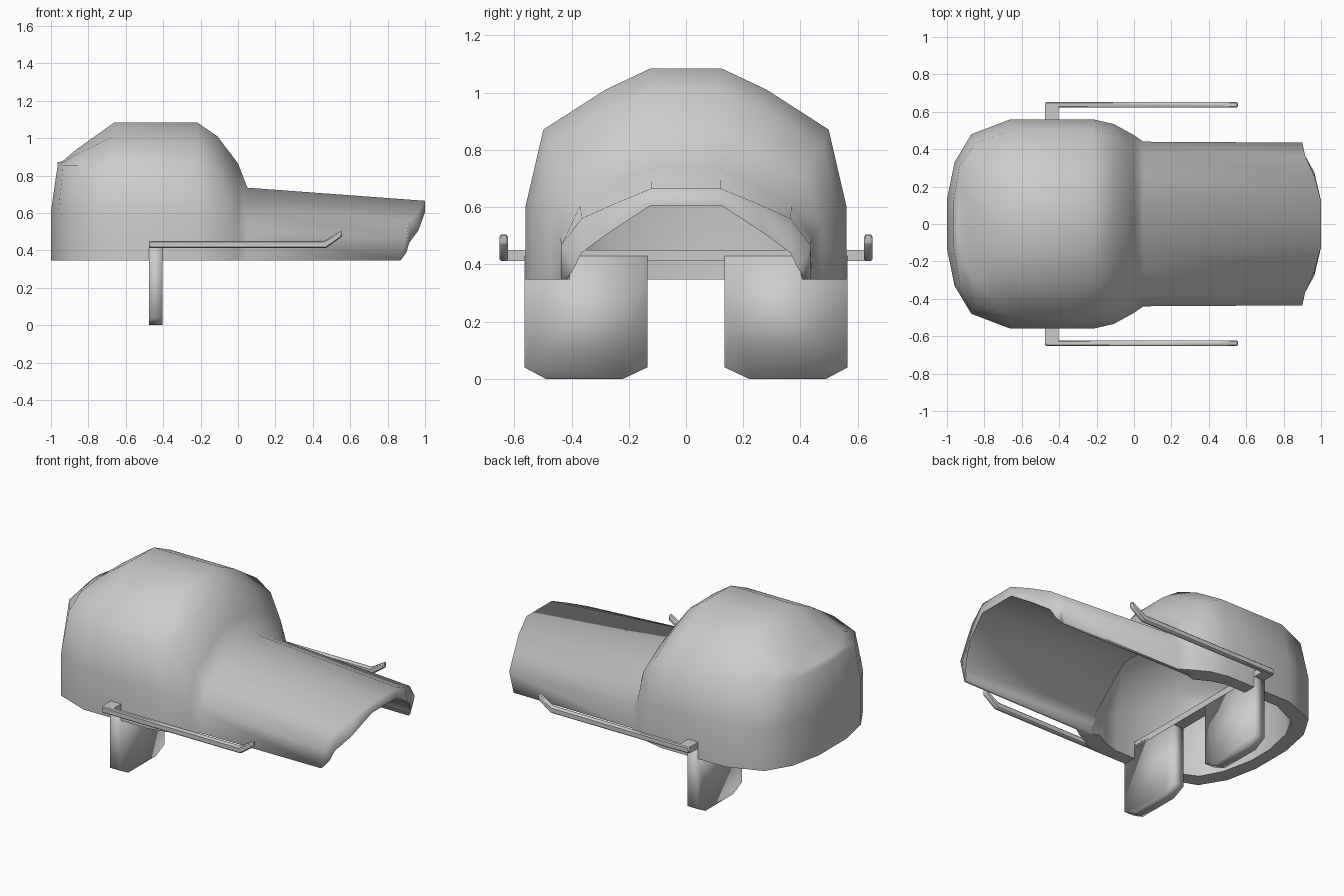
import bpy, bmesh
from math import radians

if "Cube" in bpy.data.objects:
    bpy.data.objects.remove(bpy.data.objects["Cube"])

def finish(name, bm, angle=40, mods=()):
    bmesh.ops.recalc_face_normals(bm, faces=bm.faces)
    me = bpy.data.meshes.new(name)
    bm.to_mesh(me)
    bm.free()
    ob = bpy.data.objects.new(name, me)
    bpy.context.collection.objects.link(ob)
    bpy.ops.object.select_all(action='DESELECT')
    bpy.context.view_layer.objects.active = ob
    ob.select_set(True)
    bpy.ops.object.shade_smooth_by_angle(angle=radians(angle))
    for kind, props in mods:
        m = ob.modifiers.new(kind.title(), kind)
        for k, v in props.items():
            setattr(m, k, v)
    return ob

def prism(bm, pts, offset):
    """Extrude a closed polygon of 3D points along an offset."""
    a = [bm.verts.new(p) for p in pts]
    b = [bm.verts.new([p[i] + offset[i] for i in range(3)]) for p in pts]
    n = len(a)
    bm.faces.new(a)
    bm.faces.new(b[::-1])
    for i in range(n):
        j = (i + 1) % n
        bm.faces.new((a[i], b[i], b[j], a[j]))

# Hood and visor: arched sections (fraction of half width, fraction of height)
BASE = 0.347
BACK = [(1, 0), (1, .5), (.93, .96), (.55, .99), (.2, 1)]
REAR = [(1, 0), (1, .44), (.9, .86), (.6, .96), (.22, 1)]
DOME = [(1, 0), (1, .35), (.89, .71), (.5, .9), (.22, 1)]
NECK = [(1, 0), (1, .36), (.87, .69), (.53, .88), (.25, 1)]
VISOR = [(1, 0), (1, .38), (.84, .67), (.58, .83), (.28, 1)]
UNDER = [(1, 0), (.94, .16), (.88, .36), (.66, .62), (.3, 1)]
# x, half width, top, outer profile, inner profile, wall thickness, inner x shift
SECTIONS = [
    (-1.0, .13, .872, BACK, BACK, .05, .08), (-.96, .33, .875, BACK, BACK, .06, .08),
    (-.87, .48, .935, REAR, REAR, .08, .06), (-.66, .56, 1.085, DOME, DOME, .08, .02),
    (-.22, .56, 1.085, DOME, DOME, .08, -.05), (-.11, .535, 1.01, DOME, DOME, .08, -.07),
    (0, .475, .865, NECK, NECK, .07, -.09), (.05, .44, .735, VISOR, UNDER, .06, -.09),
    (1.0, .435, .665, VISOR, UNDER, .06, 0)]
SHIFT = {-1.0: [0, 0, .035, .035, .035], -.96: [0, 0, .025, .025, .02],
         -.87: [0, 0, .02, 0, 0], 1.0: [-.13, -.10, -.085, -.035, 0]}

def loft(bm, inner):
    rings = []
    for x, w, top, outer, under, t, push in SECTIONS:
        t = t if inner else 0
        half = []
        for (fy, fz), dx in zip(under if inner else outer, SHIFT.get(x, [0] * 5)):
            dx += push if inner else 0
            wall = min(t, .02) if x > 0 else t
            half.append((x + dx, fy * (w - wall), BASE + fz * (top - t - BASE)))
        pts = half + [(px, -py, pz) for px, py, pz in reversed(half)]
        rings.append([bm.verts.new(p) for p in pts])
    for a, b in zip(rings, rings[1:]):
        for i in range(9):
            bm.faces.new((a[i], a[i + 1], b[i + 1], b[i]))
    r = rings[0]
    for i in range(4):
        bm.faces.new((r[i], r[i + 1], r[8 - i], r[9 - i]))
    # open border: down one side, across the arch mouth, back along the other
    return ([r[9]] + [q[9] for q in rings[1:-1]] + rings[-1][::-1]
            + [q[0] for q in rings[-2:0:-1]] + [r[0]])

bm = bmesh.new()
rim_out, rim_in = loft(bm, False), loft(bm, True)
for i in range(len(rim_out)):
    j = (i + 1) % len(rim_out)
    bm.faces.new((rim_out[i], rim_out[j], rim_in[j], rim_in[i]))
finish("hood_shell", bm, 80)

MIRROR = [('MIRROR', {'use_axis': (False, True, False)})]

# Two chamfered support plates under the hood
bm = bmesh.new()
prism(bm, [(-.475, y, z) for y, z in
           [(.135, .43), (.135, .04), (.22, 0), (.49, 0), (.565, .04), (.565, .43)]], (.07, 0, 0))
finish("support_plate", bm, 100, MIRROR)

# Cross bar joining the plates and side arms
bm = bmesh.new()
prism(bm, [(x, -.64, z) for x, z in [(-.475, .412), (-.405, .412), (-.405, .45), (-.475, .45)]], (0, 1.28, 0))
finish("cross_bar", bm)

# Slim side arms with upturned tips
bm = bmesh.new()
prism(bm, [(x, .622, z) for x, z in
           [(-.475, .412), (.47, .412), (.555, .472), (.555, .507), (.46, .45), (-.475, .45)]], (0, .03, 0))
finish("side_arm", bm, 80, MIRROR + [('BEVEL', {'width': .006, 'segments': 1})])
